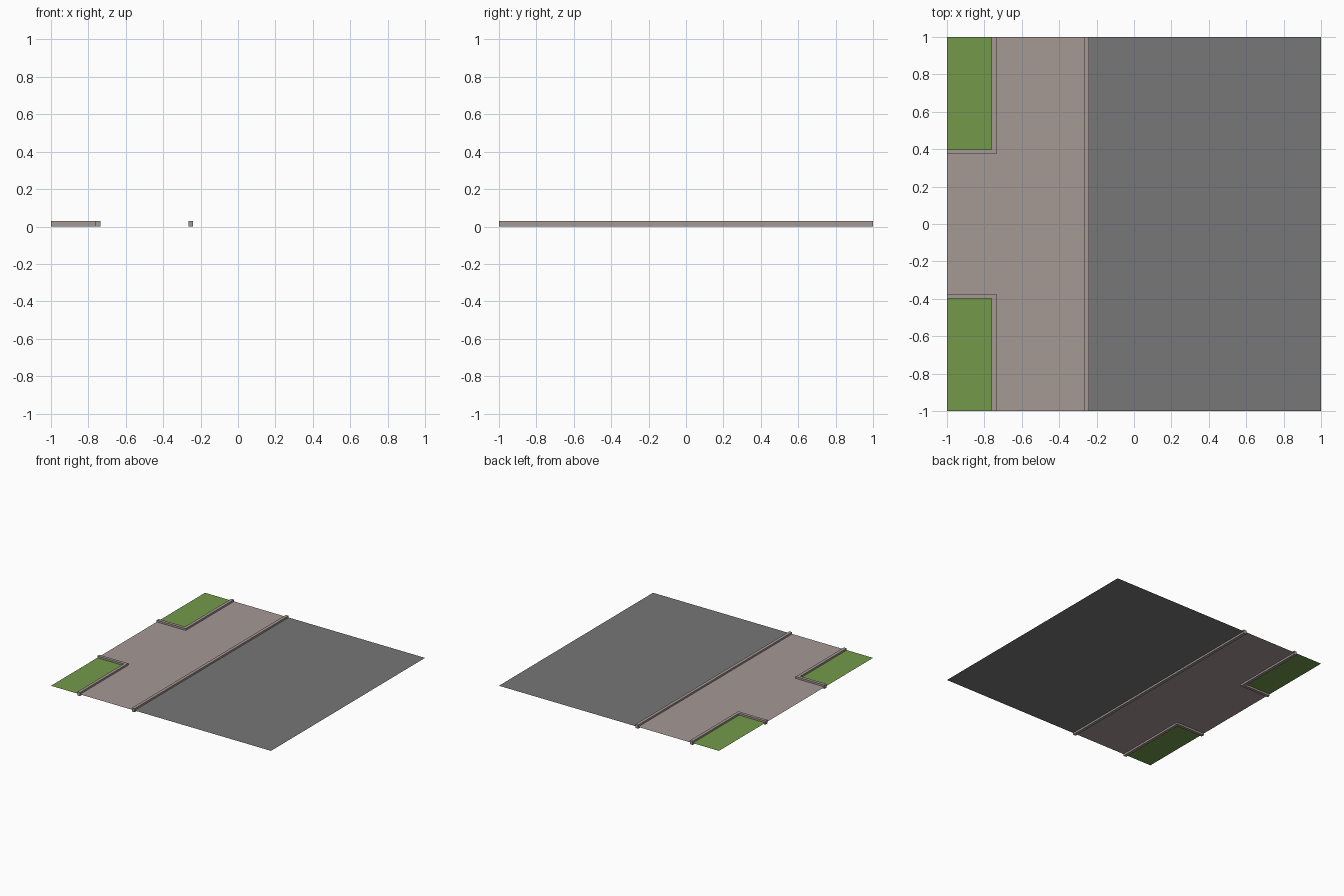
import bpy, bmesh

if "Cube" in bpy.data.objects:
    bpy.data.objects.remove(bpy.data.objects["Cube"])

H = 0.03      # kerb height
MID = H / 2   # ground level, halfway up the kerbs


def material(name, rgb):
    m = bpy.data.materials.new(name)
    m.diffuse_color = (*rgb, 1.0)
    m.use_nodes = True
    m.node_tree.nodes["Principled BSDF"].inputs["Base Color"].default_value = m.diffuse_color
    return m


ASPHALT = material("asphalt_grey", (0.184, 0.184, 0.184))
PAVING = material("paving_taupe", (0.378, 0.319, 0.301))
GRASS = material("grass_green", (0.175, 0.323, 0.068))


def outline(name, pts, z, mat, height=0.0):
    """Flat polygon, optionally extruded upwards to a solid."""
    bm = bmesh.new()
    face = bm.faces.new([bm.verts.new((x, y, z)) for x, y in pts])
    face.normal_update()
    if face.normal.z < 0:
        face.normal_flip()
    if height:
        ext = bmesh.ops.extrude_face_region(bm, geom=[face], use_keep_orig=True)
        top = [v for v in ext["geom"] if isinstance(v, bmesh.types.BMVert)]
        bmesh.ops.translate(bm, verts=top, vec=(0, 0, height))
        bmesh.ops.recalc_face_normals(bm, faces=bm.faces)
    me = bpy.data.meshes.new(name)
    bm.to_mesh(me)
    bm.free()
    me.materials.append(mat)
    ob = bpy.data.objects.new(name, me)
    bpy.context.collection.objects.link(ob)
    return ob


# Road surface
outline("road", [(-0.25, -1), (1, -1), (1, 1), (-0.25, 1)], MID, ASPHALT)

# Pavement with a side path between the lawns
outline("pavement", [(-0.75, -1), (-0.25, -1), (-0.25, 1), (-0.75, 1),
                     (-0.75, 0.3875), (-1, 0.3875), (-1, -0.3875),
                     (-0.75, -0.3875)], MID, PAVING)

# Kerb along the road
outline("road_kerb", [(-0.265, -1), (-0.24, -1), (-0.24, 1), (-0.265, 1)],
        0, PAVING, H)

# Lawns and their L-shaped edging, mirrored front to back
for side, s in (("front", -1), ("back", 1)):
    outline(side + "_lawn", [(-1, s * 0.3875), (-0.75, s * 0.3875),
                             (-0.75, s), (-1, s)], MID, GRASS)
    outline(side + "_lawn_kerb", [(-1, s * 0.373), (-0.736, s * 0.373),
                                  (-0.736, s), (-0.761, s),
                                  (-0.761, s * 0.398), (-1, s * 0.398)],
            0, PAVING, H)
